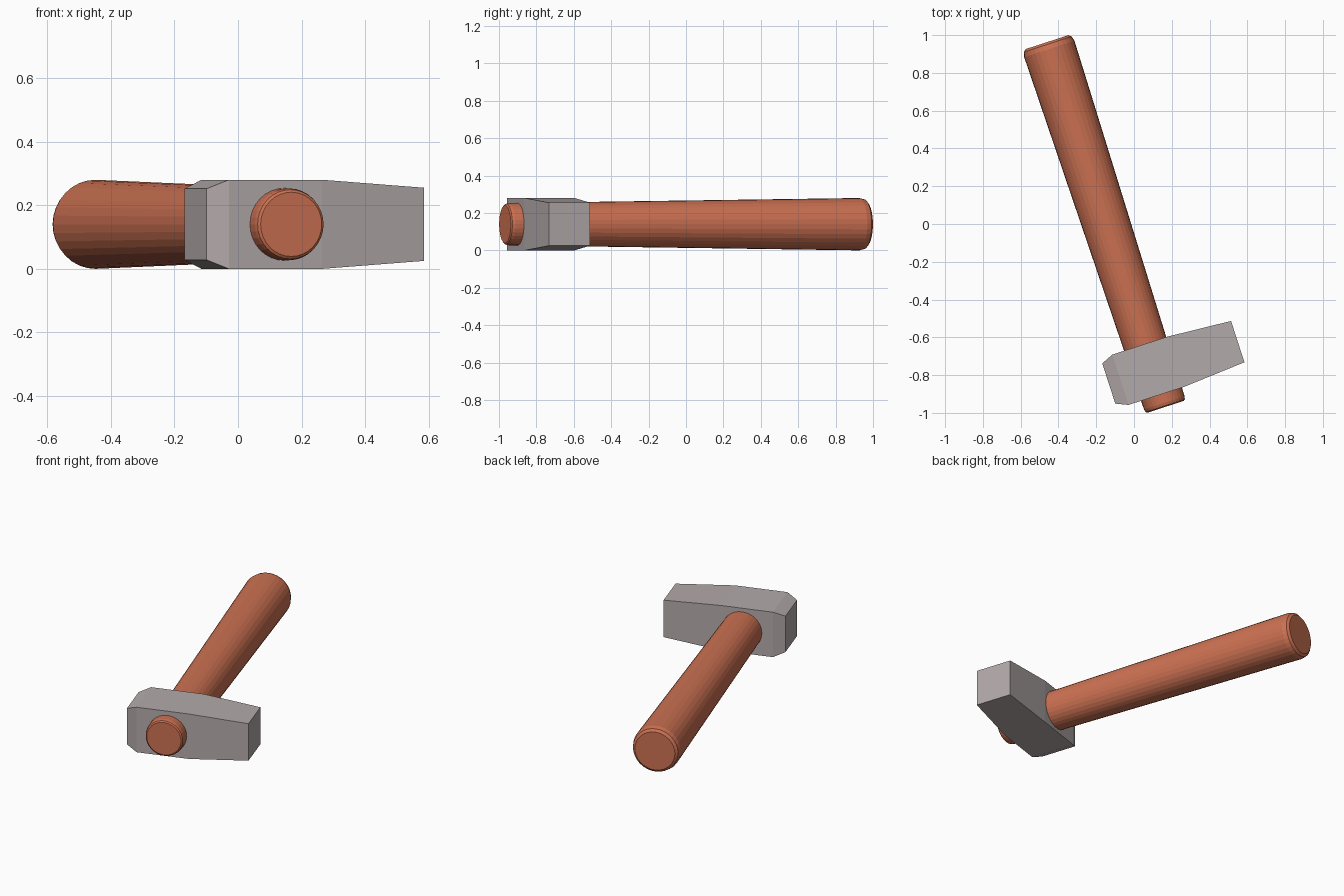
import bpy, math
from mathutils import Matrix

if "Cube" in bpy.data.objects:
    bpy.data.objects.remove(bpy.data.objects["Cube"])

# Tool is built with handle along local y and head along local x, then turned
TILT = Matrix.Rotation(math.radians(18), 4, 'Z')
MID_Z = 0.14


def material(name, rgb):
    m = bpy.data.materials.new(name)
    m.diffuse_color = (*rgb, 1)
    m.use_nodes = True
    m.node_tree.nodes["Principled BSDF"].inputs["Base Color"].default_value = m.diffuse_color
    return m


def add_loft(name, rings, mat):
    """Bridge equal-sized rings of points and cap both ends."""
    n = len(rings[0])
    verts = [p for r in rings for p in r]
    faces = [(k * n + i, k * n + (i + 1) % n, (k + 1) * n + (i + 1) % n, (k + 1) * n + i)
             for k in range(len(rings) - 1) for i in range(n)]
    faces += [tuple(reversed(range(n))), tuple(range(len(verts) - n, len(verts)))]
    me = bpy.data.meshes.new(name)
    me.from_pydata(verts, [], faces)
    me.transform(TILT)
    me.materials.append(mat)
    ob = bpy.data.objects.new(name, me)
    bpy.context.collection.objects.link(ob)
    return ob


# Handle: tapered round shaft with rounded ends (y, radius)
SIDES = 32
profile = [(-0.972, 0.101), (-0.966, 0.109), (-0.95, 0.113),
           (1.02, 0.14), (1.046, 0.133), (1.058, 0.118)]
angles = [2 * math.pi * i / SIDES for i in range(SIDES)]
add_loft("handle",
         [[(-0.14 + r * math.sin(a), y, MID_Z + r * math.cos(a)) for a in angles]
          for y, r in profile],
         material("handle_orange", (0.60, 0.165, 0.085)))

# Head: square block, chamfered striking face and tapered far end (x, half width)
HEAD_Y = -0.762
sections = [(-0.388, 0.112), (-0.323, 0.14), (-0.015, 0.14), (0.33, 0.115)]
corners = [(-1, -1), (1, -1), (1, 1), (-1, 1)]
add_loft("hammer_head",
         [[(x, HEAD_Y + h * a, MID_Z + h * b) for a, b in corners] for x, h in sections],
         material("head_grey", (0.45, 0.40, 0.40)))
